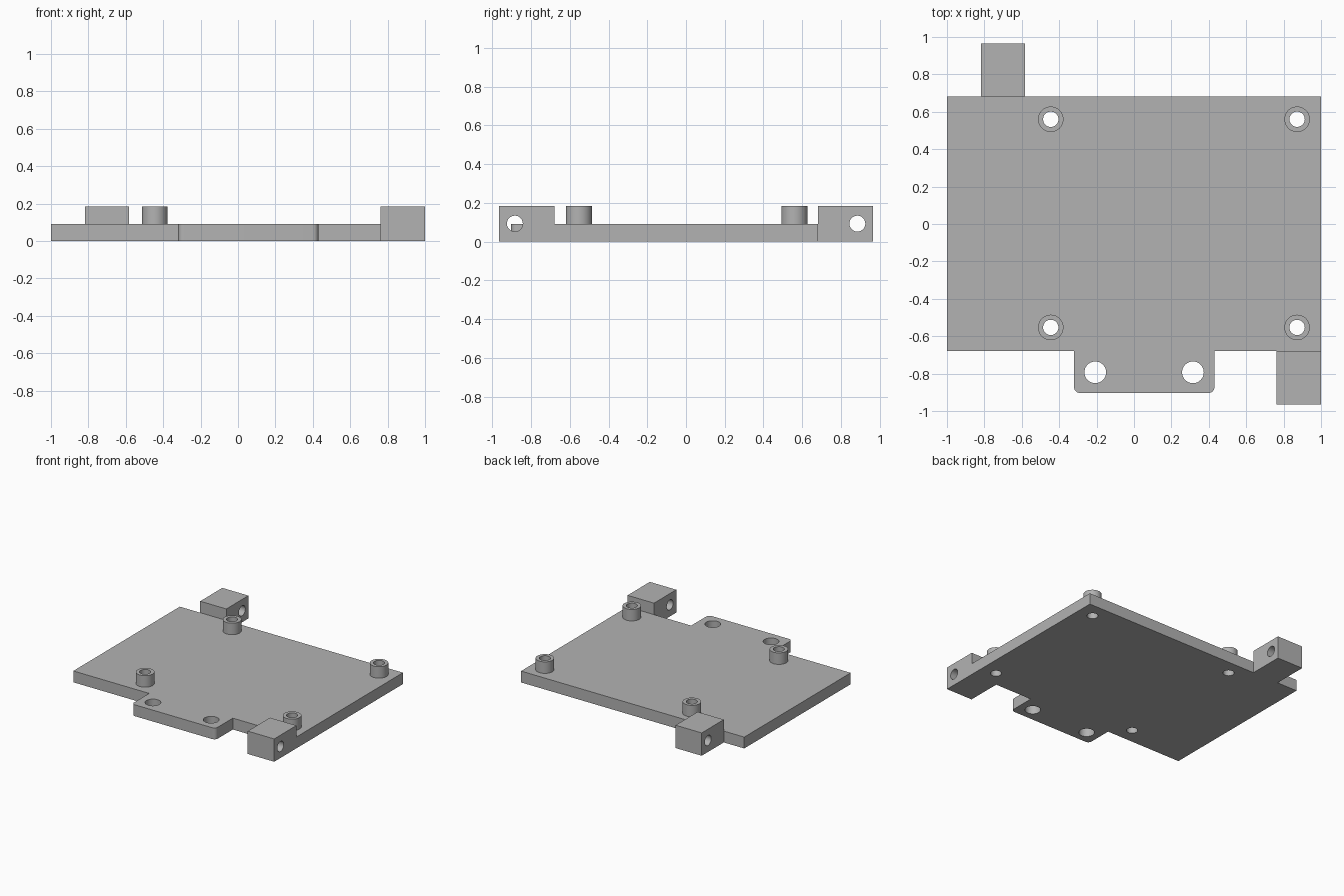
import bpy, bmesh
from math import sin, cos, pi, radians
from mathutils import Matrix, Vector

cube = bpy.data.objects.get("Cube")
if cube:
    bpy.data.objects.remove(cube, do_unlink=True)

THICK, TOP = 0.092, 0.185          # plate thickness, overall height
BACK, FRONT = 0.683, -0.68         # plate edges

grey = bpy.data.materials.new("neutral_grey")
grey.use_nodes = True
grey.diffuse_color = (0.45, 0.45, 0.45, 1)
grey.node_tree.nodes["Principled BSDF"].inputs["Base Color"].default_value = grey.diffuse_color


def add_object(name, bm):
    bmesh.ops.recalc_face_normals(bm, faces=bm.faces)
    mesh = bpy.data.meshes.new(name)
    bm.to_mesh(mesh)
    bm.free()
    mesh.materials.append(grey)
    obj = bpy.data.objects.new(name, mesh)
    bpy.context.collection.objects.link(obj)
    return obj


def prism(name, outline, z0, z1):
    bm = bmesh.new()
    face = bm.faces.new([bm.verts.new((x, y, z0)) for x, y in outline])
    side = bmesh.ops.extrude_face_region(bm, geom=[face])["geom"]
    top = [v for v in side if isinstance(v, bmesh.types.BMVert)]
    bmesh.ops.translate(bm, verts=top, vec=(0, 0, z1 - z0))
    return add_object(name, bm)


def cylinder(name, centre, radius, length, axis="Z"):
    bm = bmesh.new()
    turn = Matrix.Rotation(pi / 2, 4, "Y") if axis == "X" else Matrix()
    bmesh.ops.create_cone(bm, cap_ends=True, segments=48, radius1=radius, radius2=radius,
                          depth=length, matrix=Matrix.Translation(Vector(centre)) @ turn)
    return add_object(name, bm)


def drill(obj, holes):
    """Cut round holes, given as (centre, radius, axis)."""
    for centre, radius, axis in holes:
        cutter = cylinder("hole_cutter", centre, radius, 1, axis)
        mod = obj.modifiers.new("hole", "BOOLEAN")
        mod.operation, mod.solver, mod.object = "DIFFERENCE", "EXACT", cutter
        bpy.context.view_layer.objects.active = obj
        bpy.ops.object.modifier_apply(modifier=mod.name)
        bpy.data.objects.remove(cutter, do_unlink=True)


def corner(cx, cy, r, start):
    return [(cx + r * cos(start + i * pi / 16), cy + r * sin(start + i * pi / 16))
            for i in range(9)]


# Base plate with rounded front tab, one continuous outline
TAB_L, TAB_R, TAB_Y, R = -0.32, 0.43, -0.903, 0.03
outline = [(-1, BACK), (-1, FRONT), (TAB_L, FRONT)]
outline += corner(TAB_L + R, TAB_Y + R, R, pi)
outline += corner(TAB_R - R, TAB_Y + R, R, 1.5 * pi)
outline += [(TAB_R, FRONT), (1, FRONT), (1, BACK)]
plate = prism("base_plate", outline, 0, THICK)

posts = [(x, y) for x in (-0.445, 0.872) for y in (-0.553, 0.56)]
drill(plate, [((x, -0.793, 0), 0.058, "Z") for x in (-0.207, 0.315)])
drill(plate, [((x, y, 0), 0.041, "Z") for x, y in posts])
parts = [plate]

# Hollow standoffs
for (x, y), name in zip(posts, ("front_right", "back_right", "front_left", "back_left")):
    post = cylinder(name + "_standoff", (x, y, (THICK + TOP) / 2), 0.068, TOP - THICK)
    drill(post, [((x, y, TOP), 0.041, "Z")])
    parts.append(post)

# Hinge blocks with sideways pin holes
for name, x0, x1, y0, y1, pin in (("back_block", -0.817, -0.583, BACK, 0.966, 0.885),
                                  ("front_block", 0.763, 1, -0.965, FRONT, -0.884)):
    block = prism(name, [(x0, y0), (x1, y0), (x1, y1), (x0, y1)], 0, TOP)
    drill(block, [(((x0 + x1) / 2, pin, 0.093), 0.041, "X")])
    parts.append(block)

# Smooth round walls, crisp edges
bpy.ops.object.select_all(action="DESELECT")
for part in parts:
    part.select_set(True)
bpy.context.view_layer.objects.active = plate
bpy.ops.object.shade_smooth_by_angle(angle=radians(30))
